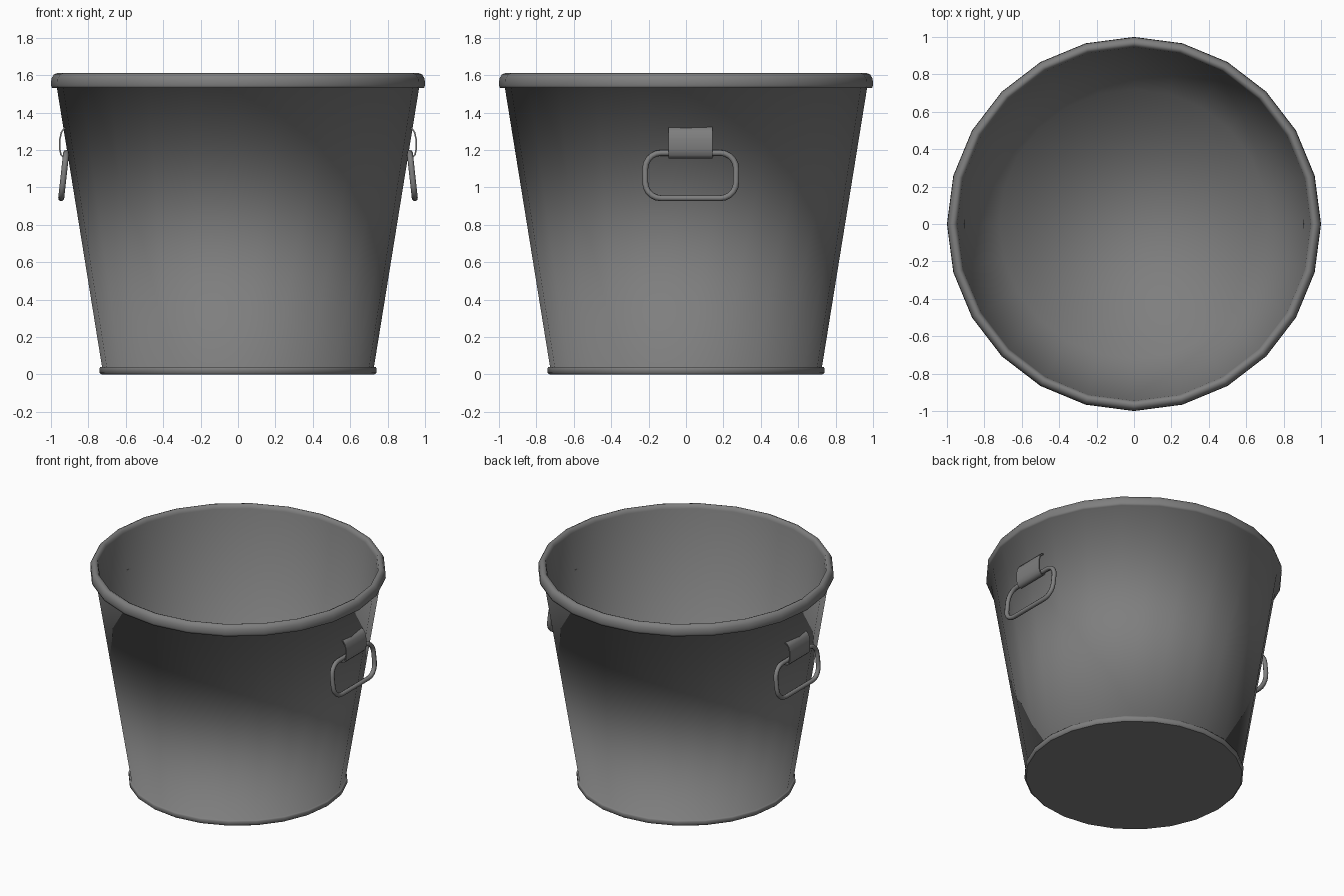
import bpy, bmesh
from math import sin, cos, pi, tau
from mathutils import Vector

cube = bpy.data.objects.get("Cube")
if cube:
    bpy.data.objects.remove(cube)

SIDES = 24

metal = bpy.data.materials.new("galvanised_grey")
metal.use_nodes = True
colour = (0.21, 0.21, 0.21, 1)
metal.diffuse_color = colour
metal.node_tree.nodes["Principled BSDF"].inputs["Base Color"].default_value = colour


def make_object(name, bm, recalc=True):
    if recalc:
        bmesh.ops.recalc_face_normals(bm, faces=bm.faces)
    mesh = bpy.data.meshes.new(name)
    bm.to_mesh(mesh)
    bm.free()
    mesh.materials.append(metal)
    obj = bpy.data.objects.new(name, mesh)
    bpy.context.collection.objects.link(obj)
    return obj


def bridge(bm, a, b):
    n = len(a)
    for i in range(n):
        bm.faces.new((a[i], a[(i + 1) % n], b[(i + 1) % n], b[i]))


# Pail: one turned skin from the underside, over the rolled rim, to the inner floor
profile = [(0.730, 0.0), (0.740, 0.008), (0.740, 0.032), (0.736, 0.040),
           (0.727, 0.040), (0.968, 1.530), (0.994, 1.530), (1.0, 1.545),
           (0.998, 1.580), (0.985, 1.603), (0.968, 1.610), (0.952, 1.603),
           (0.945, 1.580), (0.720, 0.030)]
bm = bmesh.new()
rings = [[bm.verts.new((r * cos(tau * i / SIDES), r * sin(tau * i / SIDES), z))
          for i in range(SIDES)] for r, z in profile]
for lower, upper in zip(rings, rings[1:]):
    bridge(bm, lower, upper)
underside = bm.faces.new(rings[0][::-1])
bm.faces.new(rings[-1])
for f in bm.faces:
    f.smooth = True
underside.smooth = False
for e in underside.edges:
    e.smooth = False
make_object("pail_body", bm)

Y_MID = 0.025


def handle_ring(name, side):
    """Rounded rectangular wire loop, leaning out at its lower edge."""
    half_w, half_h, corner, wire = 0.243, 0.122, 0.085, 0.016
    path = []
    for k, (sy, sz) in enumerate([(1, 1), (-1, 1), (-1, -1), (1, -1)]):
        for j in range(6):
            a = k * pi / 2 + j * pi / 10
            path.append((sy * (half_w - corner) + corner * cos(a),
                         sz * (half_h - corner) + corner * sin(a), a))
    lean = Vector((-0.11, 0, 1)).normalized()
    across = Vector((0, 1, 0))
    out = across.cross(lean)
    centre = Vector((0.932, Y_MID, 1.063))
    bm = bmesh.new()
    loops = []
    for y, z, a in path:
        radial = across * cos(a) + lean * sin(a)
        loop = []
        for i in range(8):
            t = tau * i / 8
            p = centre + across * y + lean * z + wire * (radial * cos(t) + out * sin(t))
            loop.append(bm.verts.new((side * p.x, p.y, p.z)))
        loops.append(loop)
    for i, loop in enumerate(loops):
        bridge(bm, loop, loops[(i + 1) % len(loops)])
    for f in bm.faces:
        f.smooth = True
    make_object(name, bm)


def handle_strap(name, side):
    """Bent sheet that hooks over the top of the wire loop."""
    bend = [(0.905, 1.325), (0.932, 1.318), (0.948, 1.295), (0.957, 1.255),
            (0.957, 1.205), (0.950, 1.172), (0.934, 1.155), (0.914, 1.155),
            (0.900, 1.170)]
    bm = bmesh.new()
    rows = [[bm.verts.new((side * x, Y_MID + s * 0.118, z)) for s in (-1, 1)]
            for x, z in bend]
    for a, b in zip(rows, rows[1:]):
        f = bm.faces.new((a[0], b[0], b[1], a[1]) if side > 0
                         else (a[0], a[1], b[1], b[0]))
        f.normal_update()
        f.smooth = True
    # Make the sheet face away from the pail
    mid = list(bm.faces)[3]
    if mid.normal.x * side < 0:
        bmesh.ops.reverse_faces(bm, faces=bm.faces)
    obj = make_object(name, bm, recalc=False)
    sheet = obj.modifiers.new("sheet_thickness", "SOLIDIFY")
    sheet.thickness = 0.008
    sheet.offset = -1
    bpy.context.view_layer.objects.active = obj
    obj.select_set(True)
    bpy.ops.object.modifier_apply(modifier=sheet.name)
    bpy.ops.object.shade_smooth_by_angle(angle=0.9)
    obj.select_set(False)


# One handle on each flank
bpy.ops.object.select_all(action="DESELECT")
for label, side in (("left", 1), ("right", -1)):
    handle_ring(label + "_handle_ring", side)
    handle_strap(label + "_handle_strap", side)
